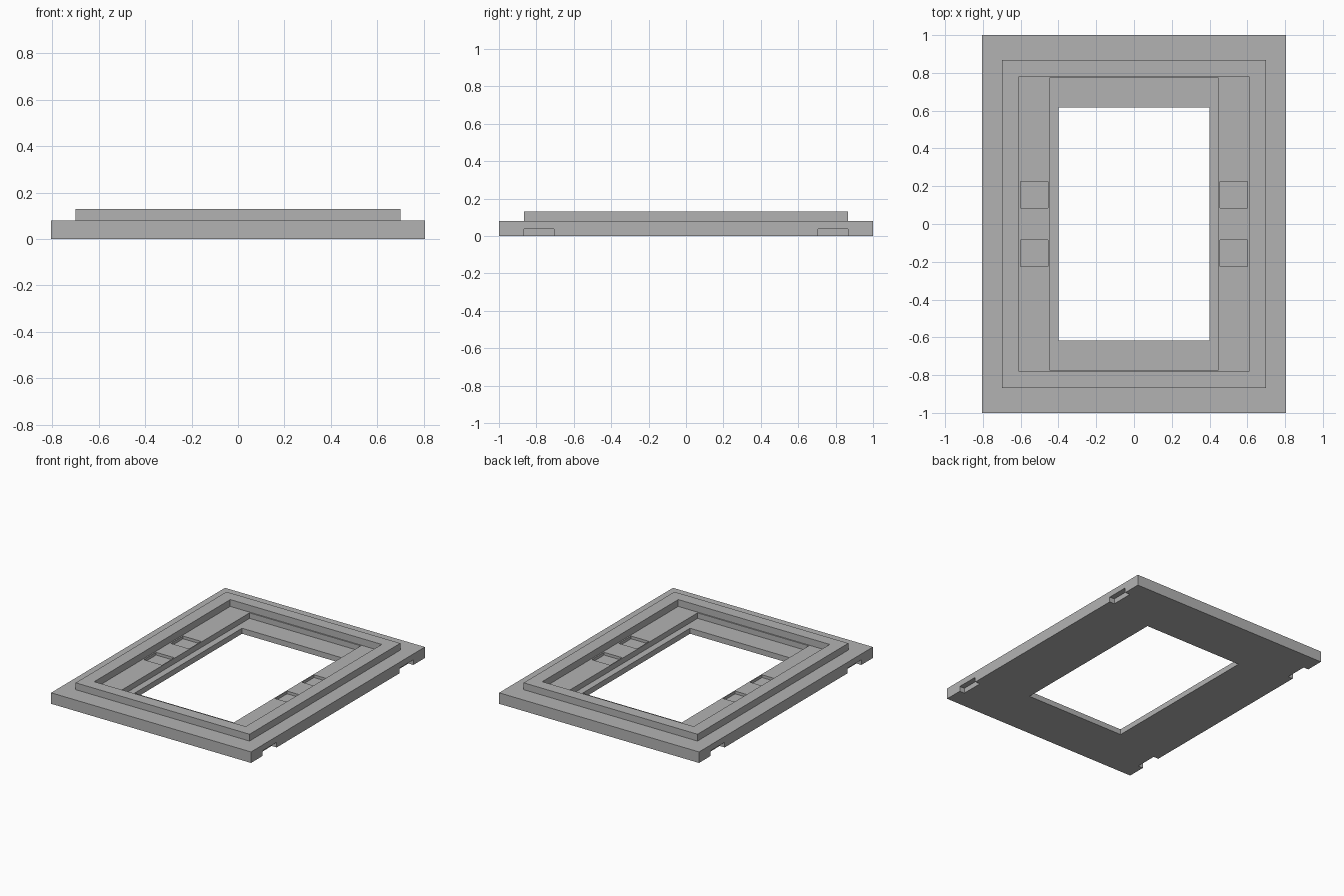
import bpy
import bmesh

default = bpy.data.objects.get("Cube")
if default:
    bpy.data.objects.remove(default, do_unlink=True)

# Single plain grey
grey = bpy.data.materials.new("plain_grey")
grey.use_nodes = True
colour = (0.45, 0.45, 0.45, 1)
grey.diffuse_color = colour
grey.node_tree.nodes["Principled BSDF"].inputs["Base Color"].default_value = colour


def finish(name, bm):
    bmesh.ops.recalc_face_normals(bm, faces=bm.faces)
    mesh = bpy.data.meshes.new(name)
    bm.to_mesh(mesh)
    bm.free()
    mesh.materials.append(grey)
    obj = bpy.data.objects.new(name, mesh)
    bpy.context.collection.objects.link(obj)
    return obj


def add_box(bm, x0, x1, y0, y1, z0, z1):
    verts = bmesh.ops.create_cube(bm, size=1)["verts"]
    for v in verts:
        v.co.x = x1 if v.co.x > 0 else x0
        v.co.y = y1 if v.co.y > 0 else y0
        v.co.z = z1 if v.co.z > 0 else z0


def stepped_frame(name, profile):
    """Closed rectangular frame swept around a (half x, half y, z) profile."""
    bm = bmesh.new()
    rings = [[bm.verts.new((sx * x, sy * y, z))
              for sx, sy in ((-1, -1), (1, -1), (1, 1), (-1, 1))]
             for x, y, z in profile]
    for i, ring in enumerate(rings):
        following = rings[(i + 1) % len(rings)]
        for a in range(4):
            b = (a + 1) % 4
            bm.faces.new((ring[a], ring[b], following[b], following[a]))
    return finish(name, bm)


# Base plate, raised rim, inner ledge, sunken ledge and window opening
BASE, RIM, LEDGE = 0.08, 0.13, 0.04
frame = stepped_frame("stepped_frame", [
    (0.805, 1.0, 0), (0.805, 1.0, BASE),
    (0.70, 0.867, BASE), (0.70, 0.867, RIM),
    (0.61, 0.782, RIM), (0.61, 0.782, BASE),
    (0.448, 0.773, BASE), (0.448, 0.773, LEDGE),
    (0.40, 0.618, LEDGE), (0.40, 0.618, 0),
])

# Cutters: square pockets in the inner ledge, notches under the long sides
cuts = bmesh.new()
for sx in (-1, 1):
    for sy in (-1, 1):
        px = sorted((sx * 0.455, sx * 0.60))
        py = sorted((sy * 0.085, sy * 0.225))
        add_box(cuts, *px, *py, BASE - 0.02, BASE + 0.02)
        nx = sorted((sx * 0.765, sx * 0.9))
        ny = sorted((sy * 0.705, sy * 0.867))
        add_box(cuts, *nx, *ny, -0.05, 0.037)
cutter = finish("recess_cutter", cuts)
cutter.hide_render = True

# Cut the recesses and discard the cutter
mod = frame.modifiers.new("recesses", "BOOLEAN")
mod.operation = "DIFFERENCE"
mod.solver = "EXACT"
mod.object = cutter
bpy.context.view_layer.objects.active = frame
bpy.ops.object.modifier_apply(modifier=mod.name)
bpy.data.objects.remove(cutter, do_unlink=True)
